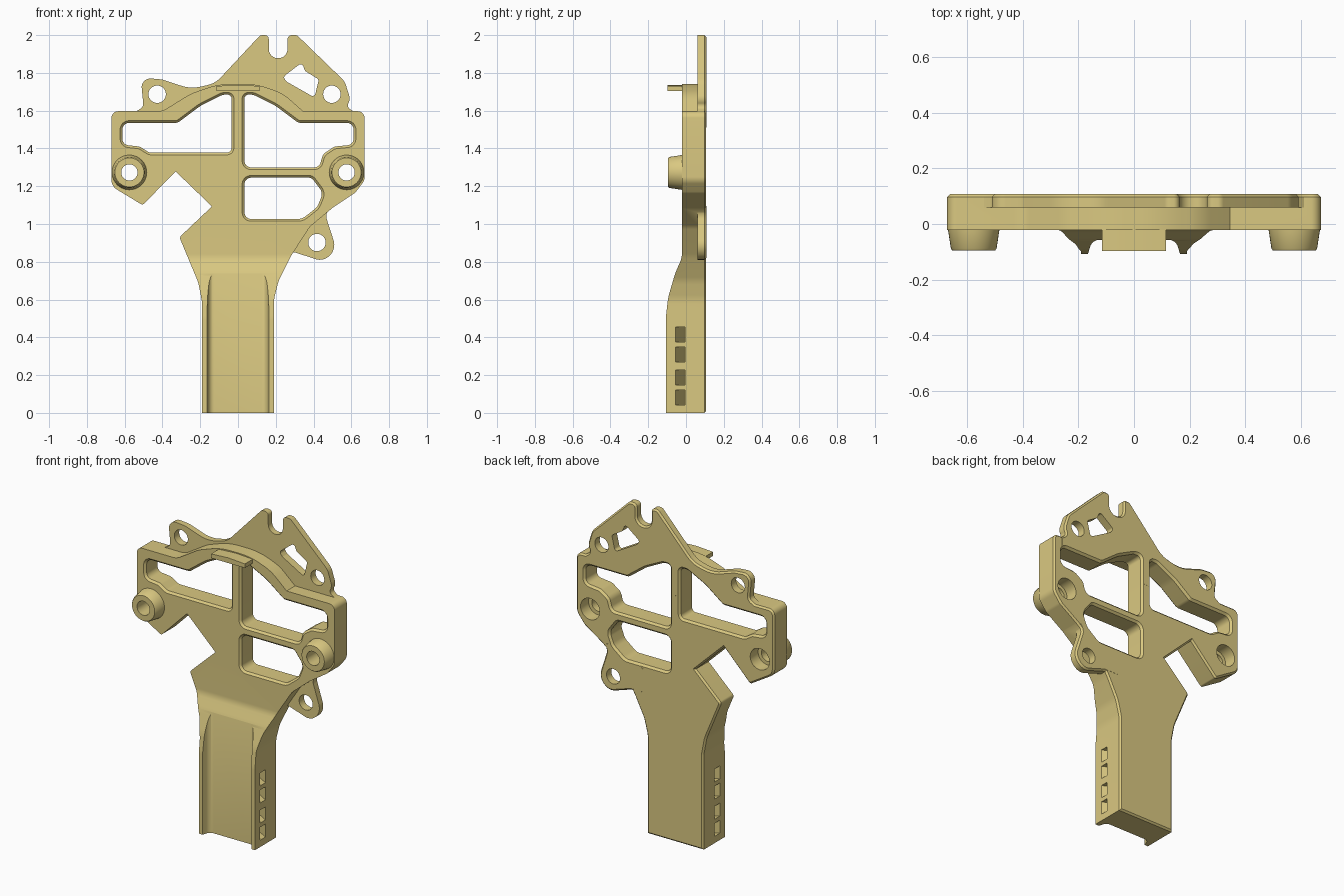
import bpy, bmesh
from math import sin, cos, pi, radians, sqrt
from mathutils import Vector

if "Cube" in bpy.data.objects:
    bpy.data.objects.remove(bpy.data.objects["Cube"])

FRONT, BACK, DEEP = -0.022, 0.107, -0.107


def rounded(points, steps=8):
    """Polygon of (a, b[, radius]) turned into a loop with true arc corners."""
    out, n = [], len(points)
    for i, p in enumerate(points):
        c = Vector(p[:2])
        r = p[2] if len(p) > 2 else 0
        if not r:
            out.append(c)
            continue
        a, b = Vector(points[i - 1][:2]) - c, Vector(points[(i + 1) % n][:2]) - c
        cosine = a.normalized().dot(b.normalized())
        w = sqrt((1 - cosine) / 2)
        t = min(r * sqrt((1 + cosine) / (1 - cosine)), 0.48 * a.length, 0.48 * b.length)
        p0, p2 = c + a.normalized() * t, c + b.normalized() * t
        for k in range(steps + 1):
            u = k / steps
            k0, k1, k2 = (1 - u) ** 2, 2 * u * (1 - u) * w, u * u
            out.append((p0 * k0 + c * k1 + p2 * k2) / (k0 + k1 + k2))
    return out


def circle(x, z, r, n=40):
    return [Vector((x + r * cos(2 * pi * i / n), z + r * sin(2 * pi * i / n))) for i in range(n)]


def offset(loop, d):
    """Grow (d > 0) or shrink a counter-clockwise loop."""
    out, n = [], len(loop)
    for i, p in enumerate(loop):
        e1, e2 = (p - loop[i - 1]).normalized(), (loop[(i + 1) % n] - p).normalized()
        n1, n2 = Vector((e1.y, -e1.x)), Vector((e2.y, -e2.x))
        out.append(p + (n1 + n2) * (d / max(0.3, 1 + n1.dot(n2))))
    return out


def prism(name, loop, layers, axis='y'):
    """Stack offset copies of a loop along an axis; layers are (position, offset)."""
    loop = [Vector(p[:2]) for p in loop]
    area = sum(loop[i - 1].x * p.y - p.x * loop[i - 1].y for i, p in enumerate(loop))
    if area < 0:
        loop.reverse()
    place = {'x': lambda p, l: (l, p.x, p.y), 'y': lambda p, l: (p.x, l, p.y),
             'z': lambda p, l: (p.x, p.y, l)}[axis]
    bm = bmesh.new()
    rings = [[bm.verts.new(place(p, l)) for p in offset(loop, d)] for l, d in layers]
    n = len(loop)
    for r0, r1 in zip(rings, rings[1:]):
        for i in range(n):
            bm.faces.new((r0[i - 1], r0[i], r1[i], r1[i - 1]))
    bm.faces.new(rings[0])
    bm.faces.new(rings[-1])
    bmesh.ops.recalc_face_normals(bm, faces=bm.faces)
    mesh = bpy.data.meshes.new(name)
    bm.to_mesh(mesh)
    bm.free()
    ob = bpy.data.objects.new(name, mesh)
    bpy.context.collection.objects.link(ob)
    return ob


def combine(body, tool, operation):
    tool.hide_render = True
    mod = body.modifiers.new(tool.name, 'BOOLEAN')
    mod.object, mod.operation, mod.solver = tool, operation, 'EXACT'
    bpy.context.view_layer.objects.active = body
    bpy.ops.object.modifier_apply(modifier=mod.name)
    bpy.data.objects.remove(tool)


# Main body and handle: front outline extruded to full depth
outline = [(-0.19, 0), (0.19, 0), (0.19, 0.6, .2), (0.215, 0.7, .2), (0.28, 0.83, .3),
           (0.38, 0.985, .1), (0.5, 1.085, .05), (0.62, 1.165, .05), (0.67, 1.23, .06),
           (0.67, 1.597, .035), (0.345, 1.597), (0.24, 1.69, .25), (0.1, 1.742, .4),
           (-0.1, 1.742, .4), (-0.25, 1.69, .25), (-0.40, 1.597, .1), (-0.67, 1.597, .035),
           (-0.67, 1.2, .06), (-0.505, 1.1, .015), (-0.33, 1.278), (-0.138, 1.093),
           (-0.31, 0.93, .02), (-0.21, 0.69, .2), (-0.19, 0.585, .1)]
body = prism('bracket_body', rounded(outline),
             [(DEEP, 0), (BACK - 0.01, 0), (BACK, -0.01)])

# Front relief: curved step from thick handle to thinner head
relief = [(-0.3, 0.42), (DEEP - 0.001, 0.42), (-0.107, 0.5, .3), (-0.095, 0.61, .3),
          (-0.057, 0.74, .3), (FRONT, 0.82, .1), (FRONT, 2.2), (-0.3, 2.2)]
combine(body, prism('front_relief', rounded(relief), [(-1, 0), (1, 0)], 'x'), 'DIFFERENCE')

# Hollow channel down the handle front
channel = [(-0.165, -0.3), (-0.165, -0.107), (-0.15, -0.057, .06), (0.15, -0.057, .06),
           (0.165, -0.107), (0.165, -0.3)]
combine(body, prism('handle_channel', rounded(channel), [(-0.1, 0), (0.85, 0)], 'z'), 'DIFFERENCE')

# Thin back plates: crown with two ears, and the lower ear
crown = [(-0.55, 1.5), (-0.55, 1.59), (-0.50, 1.62, .03), (-0.515, 1.775, .085),
         (-0.40, 1.765, .08), (-0.25, 1.715, .2), (-0.12, 1.745, .14), (0.118, 2.0, .03),
         (0.163, 2.0, .03), (0.163, 1.878, .048), (0.262, 1.878, .048), (0.262, 2.0, .03),
         (0.312, 2.0, .03), (0.565, 1.755, .08), (0.595, 1.66, .06), (0.575, 1.62, .03),
         (0.62, 1.59), (0.62, 1.5)]
low_ear = [(0.35, 1.12), (0.495, 1.095), (0.462, 1.05, .05), (0.52, 0.87, .08),
           (0.455, 0.80, .08), (0.30, 0.85), (0.2, 0.85), (0.2, 1.0)]
for name, pts in (('crown_plate', crown), ('lower_ear', low_ear)):
    plate = prism(name, rounded(pts),
                  [(0.06, 0), (BACK - 0.0095, 0), (BACK + 0.0005, -0.01)])
    combine(body, plate, 'UNION')

# Tapered screw bosses and the small shelf on the arch
for side in (-1, 1):
    boss = prism('boss', circle(side * 0.575, 1.273, 0.092),
                 [(0.0, 0), (FRONT, 0), (-0.088, -0.010), (-0.095, -0.015)])
    combine(body, boss, 'UNION')
shelf = [(-0.115, 1.705), (0.115, 1.705), (0.115, 1.73), (0, 1.737), (-0.115, 1.73)]
combine(body, prism('shelf', shelf, [(-0.097, 0), (0.0, 0)]), 'UNION')

# Chamfered windows
left_window = [(-0.034, 1.685, .03), (-0.08, 1.685, .06), (-0.2, 1.625, .2), (-0.32, 1.535, .04),
               (-0.612, 1.535, .035), (-0.612, 1.42, .035), (-0.52, 1.41, .05),
               (-0.47, 1.378, .04), (-0.034, 1.378, .025)]
right_window = [(0.034, 1.685, .03), (0.08, 1.685, .06), (0.2, 1.625, .2), (0.32, 1.535, .04),
                (0.612, 1.535, .035), (0.612, 1.42, .035), (0.51, 1.41, .05),
                (0.45, 1.37, .05), (0.43, 1.3, .035), (0.034, 1.3, .035)]
lower_window = [(0.034, 1.245, .035), (0.39, 1.245, .03), (0.45, 1.165, .05),
                (0.42, 1.09, .06), (0.34, 1.027, .06), (0.034, 1.027, .035)]
for pts in (left_window, right_window, lower_window):
    cutter = prism('window', rounded(pts),
                   [(-0.032, .022), (-0.010, 0), (0.095, 0), (0.117, .022)])
    combine(body, cutter, 'DIFFERENCE')

# Crown opening
opening = [(0.238, 1.778, .015), (0.338, 1.855, .015), (0.355, 1.81, .015),
           (0.428, 1.765, .015), (0.405, 1.67, .015), (0.26, 1.752, .015)]
combine(body, prism('crown_opening', rounded(opening), [(0, 0), (0.2, 0)]), 'DIFFERENCE')

# Screw holes: three ears, two bosses with wider bores from the back
holes = [(-0.428, 1.687, .046, -0.2), (0.497, 1.687, .046, 0.03), (0.418, 0.902, .046, 0.03)]
for side in (-1, 1):
    holes += [(side * 0.575, 1.273, .043, -0.2), (side * 0.575, 1.273, .065, 0.03)]
for x, z, r, start in holes:
    combine(body, prism('hole', circle(x, z, r), [(start, 0), (0.2, 0)]), 'DIFFERENCE')

# Curved strap slots through the handle
slot = [(-0.25, -0.09), (-0.1, -0.005, .1), (0.1, -0.005, .1), (0.25, -0.09),
        (0.25, -0.04), (0.1, 0.045, .1), (-0.1, 0.045, .1), (-0.25, -0.04)]
for z in (0.042, 0.147, 0.27, 0.375):
    combine(body, prism('strap_slot', rounded(slot), [(z, 0), (z + 0.079, 0)], 'z'), 'DIFFERENCE')

# Finish: smooth curves, sharp edges, pale yellow plastic
body.select_set(True)
bpy.context.view_layer.objects.active = body
bpy.ops.object.shade_smooth_by_angle(angle=radians(30))
mat = bpy.data.materials.new('yellow_plastic')
mat.diffuse_color = (0.70, 0.58, 0.22, 1)
mat.use_nodes = True
mat.node_tree.nodes["Principled BSDF"].inputs["Base Color"].default_value = mat.diffuse_color
body.data.materials.clear()
body.data.materials.append(mat)
